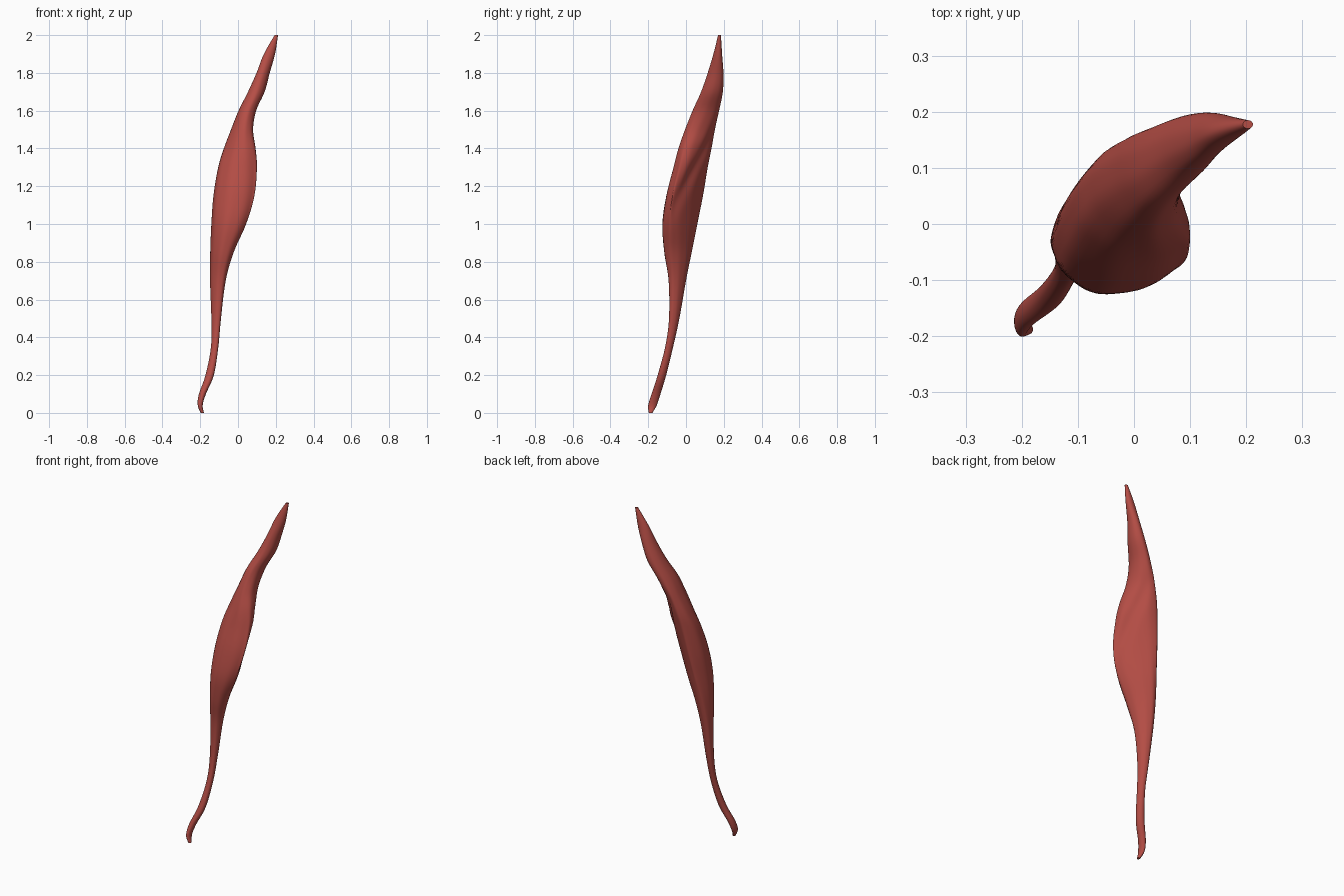
import bpy
import bmesh
from math import sin, cos, acos, exp, pi

default_cube = bpy.data.objects.get("Cube")
if default_cube:
    bpy.data.objects.remove(default_cube, do_unlink=True)

# Horizontal sections: height, left x, right x, front y, back y, diagonal lean
SECTIONS = [
    (0.0, -.197, -.18, -.197, -.178, 0),
    (.04, -.213, -.187, -.2, -.155, 0),
    (.1, -.207, -.17, -.182, -.135, 0),
    (.2, -.172, -.128, -.15, -.105, -.1),
    (.35, -.143, -.104, -.11, -.068, -.2),
    (.5, -.141, -.09, -.09, -.035, -.3),
    (.7, -.148, -.065, -.092, 0, -.3),
    (.85, -.147, -.023, -.115, .03, -.2),
    (1.0, -.141, .043, -.125, .06, -.1),
    (1.15, -.13, .087, -.104, .09, -.1),
    (1.3, -.105, .1, -.066, .115, -.15),
    (1.4, -.075, .093, -.04, .135, -.25),
    (1.5, -.037, .08, -.005, .153, -.2),
    (1.6, .003, .096, .035, .175, 0),
    (1.7, .053, .141, .08, .195, .1),
    (1.8, .098, .168, .115, .198, .2),
    (1.9, .137, .196, .145, .191, .2),
    (2.0, .194, .212, .17, .185, 0),
]
SIDES = 48
STEPS = 6


def blend(a, b, c, d, t):
    """Smooth interpolation between b and c."""
    return b + t / 2 * (c - a + t * (2 * a - 5 * b + 4 * c - d
                                    + t * (3 * (b - c) + d - a)))


def smooth_sections():
    last = len(SECTIONS) - 1
    for i in range(last):
        group = [SECTIONS[max(0, min(last, i + k))] for k in (-1, 0, 1, 2)]
        for step in range(STEPS):
            yield [blend(*values, step / STEPS) for values in zip(*group)]
    yield list(SECTIONS[last])


def fit(values, low, high):
    """Spread the values exactly from low to high."""
    small, big = min(values), max(values)
    return [low + (v - small) * (high - low) / (big - small) for v in values]


def section_ring(bm, section):
    """Oval with fibre ridges, turning into a furrowed D along the belly."""
    z, left, right, front, back, lean = section
    rx, ry = (right - left) / 2, (back - front) / 2
    phase = acos(lean)
    belly = exp(-((z - 1.12) / .33) ** 2)
    furrow_place = .04 - .25 * (z - 1.2)
    xs, ys = [], []
    for k in range(SIDES):
        t = 2 * pi * k / SIDES
        scale = 1 + .012 * sin(9 * t + 5 * z) * sin(pi * z / 2)
        dx, dy = rx * cos(t) * scale, ry * cos(t - phase) * scale
        # Diagonal axes: flatten the back left side, round out the other
        along, across = (dx + dy) / 2, (dx - dy) / 2
        if along > 0:
            along *= 1 - .72 * belly
            along -= .4 * along * belly * exp(
                -((across - furrow_place) / .025) ** 2)
        else:
            along *= 1 + .15 * belly
        xs.append(along + across)
        ys.append(along - across)
    return [bm.verts.new((x, y, z))
            for x, y in zip(fit(xs, left, right), fit(ys, front, back))]


# Muscle belly tapering into tendons at both ends
bm = bmesh.new()
rings = [section_ring(bm, s) for s in smooth_sections()]
for low, high in zip(rings, rings[1:]):
    for k in range(SIDES):
        n = (k + 1) % SIDES
        bm.faces.new((low[k], low[n], high[n], high[k]))
bm.faces.new(rings[0][::-1])
bm.faces.new(rings[-1])
bmesh.ops.recalc_face_normals(bm, faces=bm.faces)
mesh = bpy.data.meshes.new("muscle")
bm.to_mesh(mesh)
bm.free()
muscle = bpy.data.objects.new("muscle", mesh)
bpy.context.collection.objects.link(muscle)

# Muscle red
red = bpy.data.materials.new("muscle red")
red.use_nodes = True
color = (.46, .075, .06, 1)
red.diffuse_color = color
red.node_tree.nodes["Principled BSDF"].inputs["Base Color"].default_value = color
mesh.materials.append(red)

# Smooth shading
bpy.ops.object.select_all(action="DESELECT")
muscle.select_set(True)
bpy.context.view_layer.objects.active = muscle
bpy.ops.object.shade_smooth_by_angle(angle=.9)
